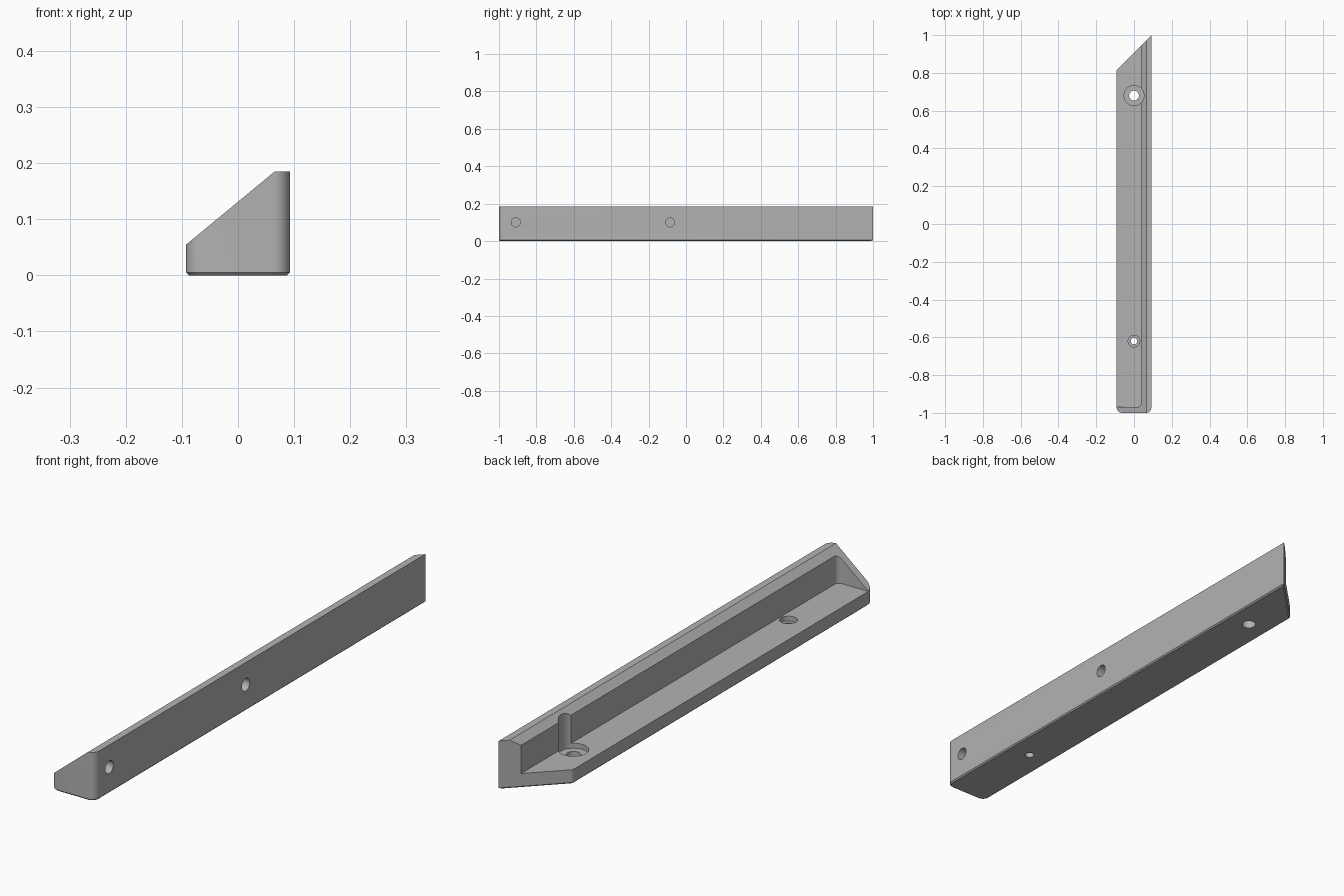
import bpy, bmesh, math
from mathutils import Vector, Matrix

if "Cube" in bpy.data.objects:
    bpy.data.objects.remove(bpy.data.objects["Cube"])

grey = bpy.data.materials.new("plain_grey")
grey.use_nodes = True
colour = (0.45, 0.45, 0.45, 1)
grey.diffuse_color = colour
grey.node_tree.nodes["Principled BSDF"].inputs["Base Color"].default_value = colour

HALF_W, HEIGHT, FLOOR, WALL_X = 0.0925, 0.185, 0.054, 0.037


def rounded(corners, steps=8):
    """Outline from (x, y, radius) corners, each rounded by an arc."""
    out = []
    for i, (x, y, r) in enumerate(corners):
        p = Vector((x, y))
        if r == 0:
            out.append(p)
            continue
        a = (Vector(corners[i - 1][:2]) - p).normalized()
        b = (Vector(corners[(i + 1) % len(corners)][:2]) - p).normalized()
        half = a.angle(b) / 2
        centre = p + (a + b).normalized() * r / math.sin(half)
        start = p + a * r / math.tan(half) - centre
        end = p + b * r / math.tan(half) - centre
        sweep = start.angle_signed(end)
        for k in range(steps + 1):
            t = -sweep * k / steps
            out.append(centre + Matrix.Rotation(t, 2) @ start)
    return out


def prism(name, outline, low, high, matrix=Matrix(), chamfer=0):
    bm = bmesh.new()
    base = bm.faces.new([bm.verts.new((p[0], p[1], low)) for p in outline])
    ext = bmesh.ops.extrude_face_region(bm, geom=[base])
    top = [v for v in ext["geom"] if isinstance(v, bmesh.types.BMVert)]
    bmesh.ops.translate(bm, verts=top, vec=(0, 0, high - low))
    if chamfer:
        edges = [e for e in bm.edges if all(abs(v.co.z - low) < 1e-5 for v in e.verts)]
        bmesh.ops.bevel(bm, geom=edges, offset=chamfer, segments=1, affect="EDGES")
    bm.transform(matrix)
    bmesh.ops.recalc_face_normals(bm, faces=bm.faces[:])
    mesh = bpy.data.meshes.new(name)
    bm.to_mesh(mesh)
    bm.free()
    obj = bpy.data.objects.new(name, mesh)
    bpy.context.collection.objects.link(obj)
    mesh.materials.append(grey)
    return obj


def drill(name, radius, low, high, place, top_radius=None):
    """Round cutter along local z; top_radius makes it conical."""
    bm = bmesh.new()
    bmesh.ops.create_cone(bm, cap_ends=True, segments=48, radius1=radius,
                          radius2=top_radius or radius, depth=high - low)
    bm.transform(place @ Matrix.Translation((0, 0, (low + high) / 2)))
    mesh = bpy.data.meshes.new(name)
    bm.to_mesh(mesh)
    bm.free()
    obj = bpy.data.objects.new(name, mesh)
    bpy.context.collection.objects.link(obj)
    mesh.materials.append(grey)
    return obj


# Solid bar with rounded front corners and a mitred back end
rail = prism("mounting_rail", rounded([
    (-HALF_W, -1, 0.03), (HALF_W, -1, 0.03),
    (HALF_W, 1, 0), (-HALF_W, 0.815, 0.02)]), 0, HEIGHT, chamfer=0.005)

# Sloping top, cut along the whole length
along_y = Matrix.Rotation(math.pi / 2, 4, "X")
cutters = [prism("slope_cutter", [(-0.2, -0.034), (0.144, 0.25), (-0.2, 0.25)],
                 -1.5, 1.5, along_y)]

# Pocket that leaves a long wall and a front end wall
cutters.append(prism("pocket_cutter", rounded([
    (-0.3, -0.97, 0), (WALL_X, -0.97, 0.02), (WALL_X, 1.3, 0), (-0.3, 1.3, 0)]),
    FLOOR, 0.4))

# Stepped screw holes through the floor
for y, bore, hole in ((0.68, 0.053, 0.026), (-0.62, 0.031, 0.017)):
    place = Matrix.Translation((0, y, 0))
    cutters.append(drill("bore_cutter", bore, 0.035, 0.4, place))
    cutters.append(drill("hole_cutter", hole, -0.1, 0.2, place))

# Blind holes in the outer side
for y in (-0.91, -0.085):
    place = Matrix.Translation((0, y, 0.1)) @ Matrix.Rotation(math.pi / 2, 4, "Y")
    cutters.append(drill("side_hole_cutter", 0.024, 0.05, 0.2, place))

bpy.ops.object.select_all(action="DESELECT")
bpy.context.view_layer.objects.active = rail
rail.select_set(True)
for cutter in cutters:
    cutter.hide_render = True
    mod = rail.modifiers.new("cut", "BOOLEAN")
    mod.operation = "DIFFERENCE"
    mod.solver = "EXACT"
    mod.object = cutter
    bpy.ops.object.modifier_apply(modifier=mod.name)
    bpy.data.objects.remove(cutter)

bpy.ops.object.shade_smooth_by_angle(angle=math.radians(30))
